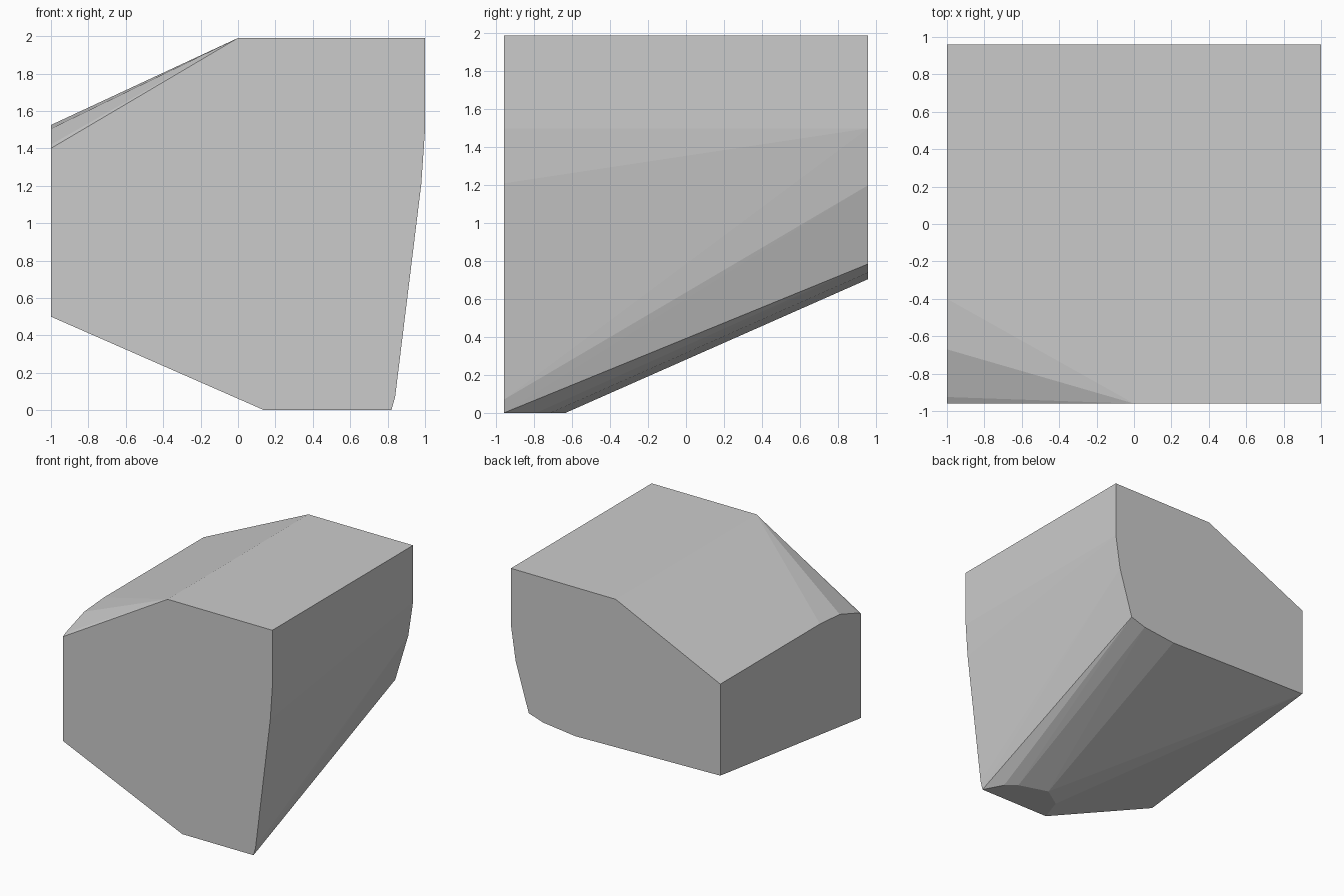
import bpy, bmesh

if "Cube" in bpy.data.objects:
    bpy.data.objects.remove(bpy.data.objects["Cube"])

H = 0.96  # half depth

# front outline (x, z)
front = [(-1, 1.40), (0, 1.99), (1, 1.99), (1, 1.5), (0.98, 1.21),
         (0.84, 0.07), (0.82, 0), (0.14, 0), (-1, 0.5)]
# back outline (x, z), with the underside raised
back = [(-1, 1.525), (0, 1.99), (1, 1.99), (1, 1.5), (0.955, 1.2),
        (0.83, 0.785), (0.69, 0.74), (0.385, 0.705), (-1, 0.735)]
# rounded end of the small flat foot (x, y)
foot = [(0.73, -0.79), (0.64, -0.715), (0.385, -0.635), (0.21, -0.75)]
# rounded corner along the top of the left side (y, z)
corner = [(-0.40, 1.525), (-0.67, 1.505), (-0.925, 1.42)]

points = [(x, -H, z) for x, z in front]
points += [(x, H, z) for x, z in back]
points += [(x, y, 0) for x, y in foot]
points += [(-1, y, z) for y, z in corner]

# convex block wrapped around the outlines
bm = bmesh.new()
for p in points:
    bm.verts.new(p)
res = bmesh.ops.convex_hull(bm, input=bm.verts[:])
loose = [v for v in bm.verts if not v.link_faces]
bmesh.ops.delete(bm, geom=loose, context='VERTS')
bmesh.ops.dissolve_limit(bm, angle_limit=0.01, verts=bm.verts[:], edges=bm.edges[:])
bmesh.ops.recalc_face_normals(bm, faces=bm.faces[:])

mesh = bpy.data.meshes.new("faceted_block")
bm.to_mesh(mesh)
bm.free()
block = bpy.data.objects.new("faceted_block", mesh)
bpy.context.collection.objects.link(block)

# plain grey
grey = bpy.data.materials.new("light_grey")
grey.diffuse_color = (0.6, 0.6, 0.6, 1)
grey.use_nodes = True
grey.node_tree.nodes["Principled BSDF"].inputs["Base Color"].default_value = grey.diffuse_color
mesh.materials.append(grey)
